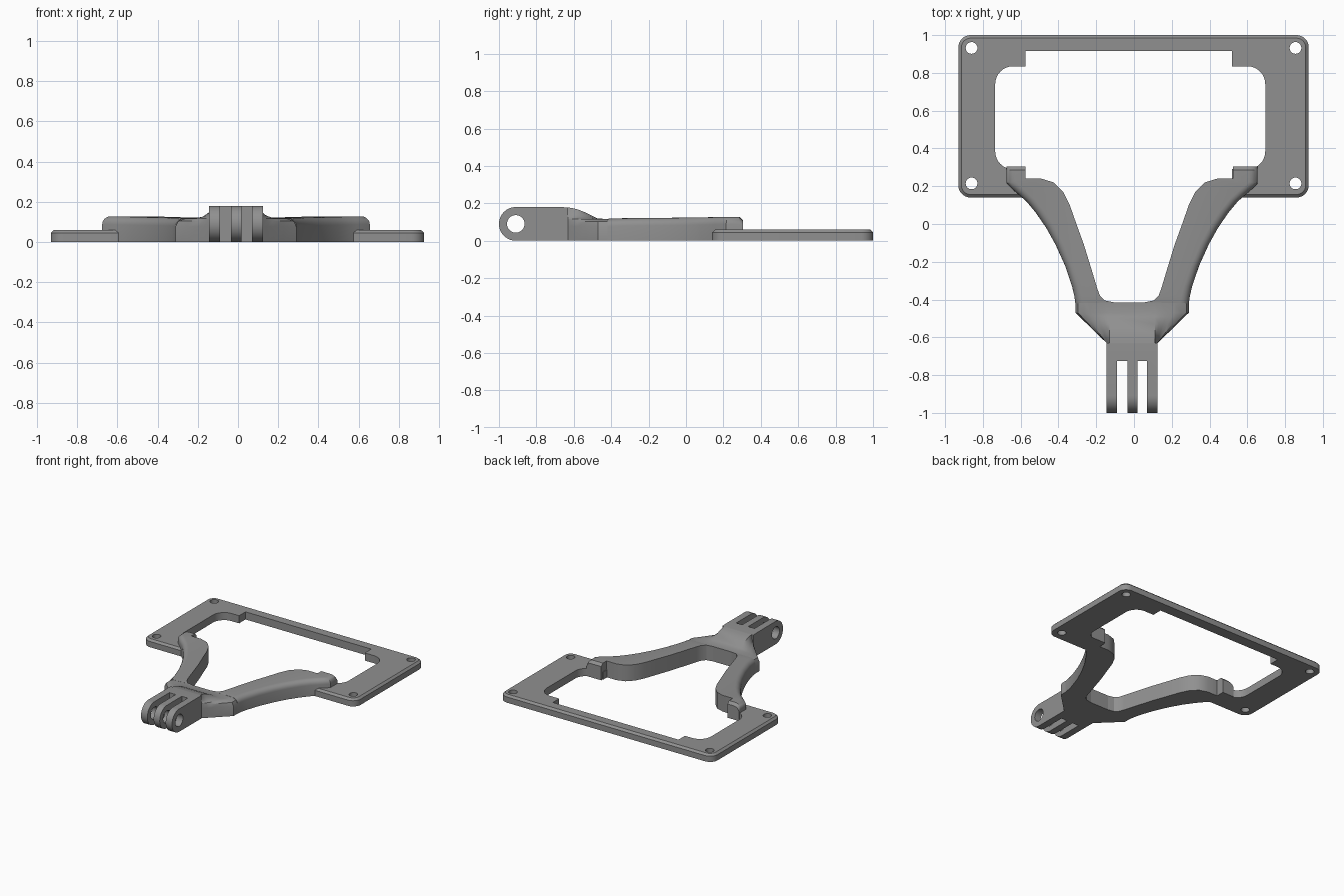
import bpy, bmesh, math
from mathutils import Vector

if "Cube" in bpy.data.objects:
    bpy.data.objects.remove(bpy.data.objects["Cube"])

grey = bpy.data.materials.new("grey_plastic")
grey.diffuse_color = (0.28, 0.28, 0.28, 1)
grey.use_nodes = True
grey.node_tree.nodes["Principled BSDF"].inputs["Base Color"].default_value = grey.diffuse_color


def finish(name, bm):
    bmesh.ops.remove_doubles(bm, verts=bm.verts, dist=1e-5)
    bmesh.ops.recalc_face_normals(bm, faces=bm.faces)
    me = bpy.data.meshes.new(name)
    bm.to_mesh(me)
    bm.free()
    me.materials.append(grey)
    ob = bpy.data.objects.new(name, me)
    bpy.context.collection.objects.link(ob)
    return ob


def loft(name, sections):
    """Skin closed sections of equal point count and cap both ends."""
    bm = bmesh.new()
    rings = [[bm.verts.new(p) for p in s] for s in sections]
    for a, b in zip(rings, rings[1:]):
        for i in range(len(a)):
            j = (i + 1) % len(a)
            bm.faces.new((a[i], a[j], b[j], b[i]))
    bm.faces.new(rings[0])
    bm.faces.new(rings[-1])
    return finish(name, bm)


def rounded_rect(x0, x1, y0, y1, r, z, n=8):
    pts = []
    for cx, cy, start in ((x1 - r, y1 - r, 0), (x0 + r, y1 - r, 90),
                          (x0 + r, y0 + r, 180), (x1 - r, y0 + r, 270)):
        for i in range(n + 1):
            a = math.radians(start + 90 * i / n)
            pts.append((cx + r * math.cos(a), cy + r * math.sin(a), z))
    return pts


def box(x0, x1, y0, y1, z0=-0.1, z1=0.3):
    return loft("cutter", [[(x0, y0, z), (x1, y0, z), (x1, y1, z), (x0, y1, z)] for z in (z0, z1)])


def cylinder(centre, axis, r, n=32):
    c, ax = Vector(centre), Vector(axis)
    u = ax.orthogonal().normalized()
    v = ax.normalized().cross(u)
    ring = [u * r * math.cos(2 * math.pi * i / n) + v * r * math.sin(2 * math.pi * i / n)
            for i in range(n)]
    return loft("cutter", [[c + ax * s + p for p in ring] for s in (-1, 1)])


def cut(ob, cutters):
    for c in cutters:
        m = ob.modifiers.new("cut", 'BOOLEAN')
        m.operation, m.solver, m.object = 'DIFFERENCE', 'EXACT', c
    me = bpy.data.meshes.new_from_object(ob.evaluated_get(bpy.context.evaluated_depsgraph_get()))
    ob.modifiers.clear()
    ob.data = me
    for c in cutters:
        bpy.data.objects.remove(c)


# Mounting plate: chamfered rim, stepped opening, four screw holes
X0, X1, Y0, Y1 = -0.93, 0.925, 0.14, 1.0
plate = loft("mounting_plate", [
    rounded_rect(X0 + i, X1 - i, Y0 + i, Y1 - i, 0.065 - i, z)
    for i, z in ((0, 0), (0, 0.045), (0.016, 0.06))])
opening = loft("cutter", [rounded_rect(-0.735, 0.695, 0.29, 0.835, 0.095, z) for z in (-0.1, 0.3)])
holes = [cylinder((x, y, 0), (0, 0, 0.2), 0.031) for x in (-0.86, 0.855) for y in (0.215, 0.932)]
cut(plate, [opening, box(-0.575, 0.52, 0.0, 0.915)] + holes)

# Curved arms: (outer offset, outer y, inner offset, inner y)
STATIONS = [
    (.300, -.420, .080, -.415), (.302, -.410, .130, -.405), (.306, -.380, .155, -.380),
    (.318, -.330, .170, -.340), (.355, -.220, .200, -.240), (.405, -.110, .240, -.110),
    (.455, -.020, .280, .000), (.510, .060, .315, .100), (.560, .120, .350, .170),
    (.600, .155, .400, .220), (.635, .185, .465, .240), (.665, .215, .550, .240),
    (.665, .285, .550, .285), (.665, .305, .550, .305)]
for side, label in ((-1, "left_arm"), (1, "right_arm")):
    sections = []
    for k, (ou, oy, iu, iy) in enumerate(STATIONS):
        out = Vector((-0.01 + side * ou, oy, 0))
        inn = Vector((-0.025 + side * iu, iy, 0))
        d = (inn - out).normalized()
        h = 0.117 + 0.011 * min(k / 10, 1) - (0.02 if k == len(STATIONS) - 1 else 0)
        sec = [out]
        for a in range(0, 91, 18):                       # rounded outer edge
            a = math.radians(a)
            sec.append(out + d * 0.045 * (1 - math.cos(a)) + Vector((0, 0, h - 0.04 * (1 - math.sin(a)))))
        sec += [inn + Vector((0, 0, h)), inn]
        sections.append(sec)
    loft(label, sections)

# Neck: flares from the hinge block out to the arms
sections = []
for y, hw, h in ((-.63, .135, .178), (-.605, .161, .174), (-.58, .187, .168), (-.53, .238, .148),
                 (-.49, .279, .127), (-.47, .30, .118), (-.415, .30, .117)):
    t = min((hw - 0.135) / 0.165, 1)
    half = [(hw, 0), (hw, .077), (hw - .013 * t, .104), (hw - .045 * t, .116)]
    x_in = 0.12
    x_out = hw - .045 * t
    for k in (0.25, 0.5, 0.75, 1):
        half.append((x_out + (x_in - x_out) * k, .116 + (h - .116) * k ** 1.7))
    ring = half + [(-x, z) for x, z in reversed(half)]
    sections.append([(x - 0.01, y, z) for x, z in ring])
loft("neck", sections)

# Hinge block: rounded end, two slots leaving three fingers, pin hole
profile = [(-0.63, 0.0)]
for i in range(25):
    a = math.radians(-90 - 180 * i / 24)
    profile.append((-0.91 + 0.09 * math.cos(a), 0.09 + 0.09 * math.sin(a)))
profile += [(-0.67, 0.18), (-0.63, 0.178)]
hinge = loft("hinge_fingers", [[(x, y, z) for y, z in profile] for x in (-0.145, 0.125)])
cut(hinge, [box(-0.09, -0.035, -1.1, -0.725), box(0.018, 0.07, -1.1, -0.725),
            cylinder((0, -0.91, 0.09), (0.3, 0, 0), 0.047)])

# Smooth curves, keep hard edges
for ob in bpy.context.scene.objects:
    ob.select_set(True)
bpy.context.view_layer.objects.active = plate
bpy.ops.object.shade_smooth_by_angle(angle=math.radians(30))
